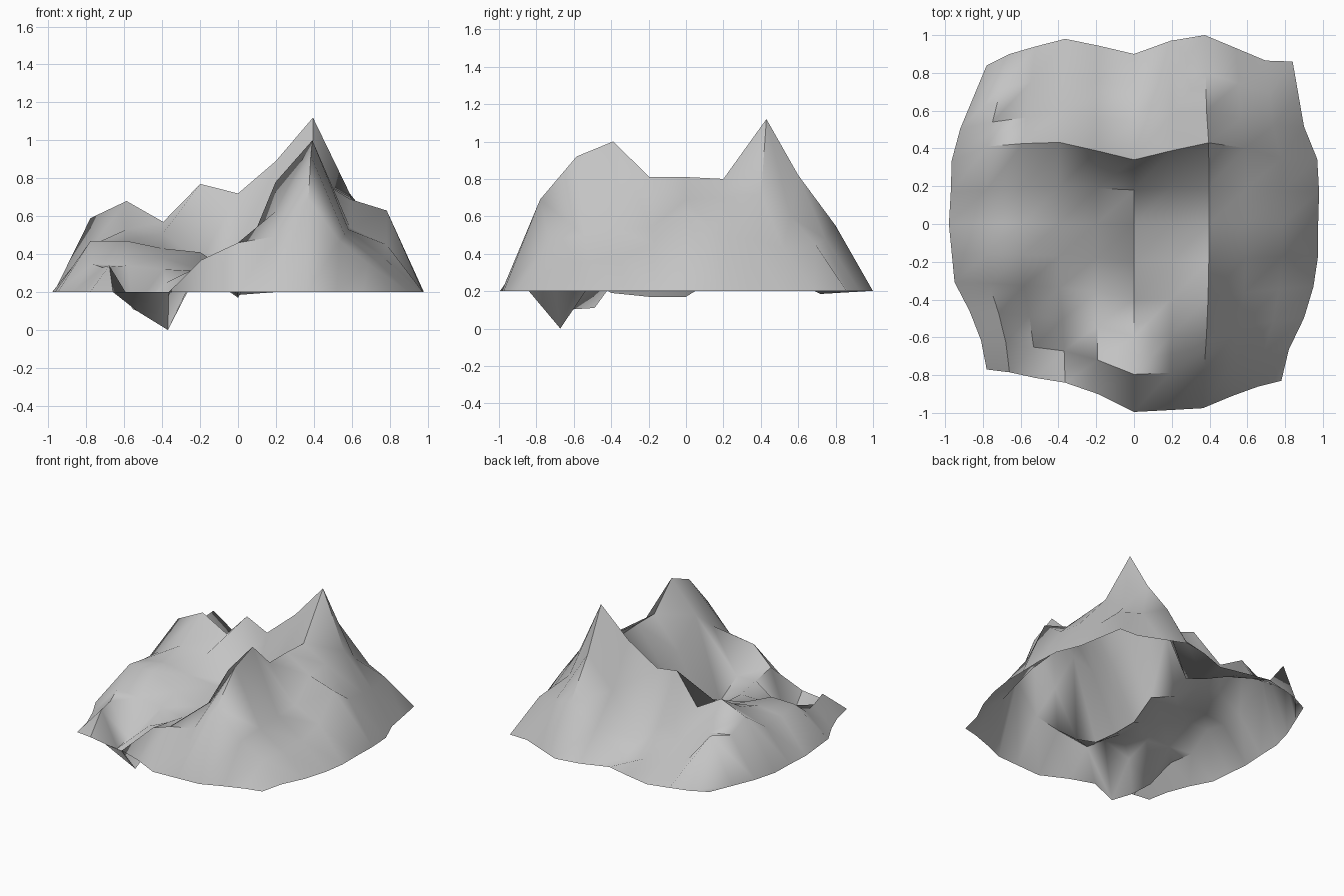
import bpy
import bmesh
import math

HALF = 5            # grid cells from the centre to each edge
STEP = 1 / HALF
SHORE = 0.2         # height of the outer rim

if "Cube" in bpy.data.objects:
    bpy.data.objects.remove(bpy.data.objects["Cube"], do_unlink=True)


def make_material(name, colour):
    material = bpy.data.materials.new(name)
    material.use_nodes = True
    material.diffuse_color = colour
    shader = next(n for n in material.node_tree.nodes if n.type == "BSDF_PRINCIPLED")
    shader.inputs["Base Color"].default_value = colour
    shader.inputs["Roughness"].default_value = 0.8
    return material


# Rim outline: how far each side reaches, along its length
north_rim = [.84, .9, .94, .98, .945, .9, .97, 1, .93, .865, .86]
south_rim = [.77, .785, .815, .84, .9, .995, .985, .975, .91, .86, .83]
west_rim = [.78, .81, .87, .95, .965, .98, .97, .965, .92, .85, .78]
east_rim = [.78, .82, .9, .95, .975, .975, .98, .97, .9, .87, .84]

# The northern crest wanders off its grid row by these amounts
CREST_ROW = 2
crest_drift = {-4: .05, -3: .05, -2: .04, -1: .01, 0: -.02, 2: .03, 3: .03}


def ground_position(i, j):
    """Bend the square grid to the wavy outline."""
    u, v = i * STEP, j * STEP
    side_x = east_rim if i > 0 else west_rim
    side_y = north_rim if j > 0 else south_rim
    x = u * (1 - (1 - side_x[j + HALF]) * abs(u))
    y = v * side_y[i + HALF]
    if j == CREST_ROW:
        y += crest_drift.get(i, 0)
    return x, y


# Main skyline profiles, each running south to north
main_ridge = [.69, .92, 1, .81, .81, .8, 1.12, .82, .55]
east_shoulder = [.47, .5, .53, .54, .69, .7, .72, .6, .48]
central_gully = [.46, .3, .19, .17, .17, .28, .72, .27, .185]
inner_spur = [.37, .34, .31, .32, .41, .36, .77, .43, .26]
west_hollow = [0, .25, .32, .38, .43, .51, .57, .4, .3]
west_hill = [.1, .11, .34, .47, .47, .53, .68, .48, .35]

heights = {}
for column, profile in ((2, main_ridge), (3, east_shoulder), (0, central_gully),
                        (-1, inner_spur), (-2, west_hollow), (-3, west_hill)):
    for row, z in enumerate(profile):
        heights[column, row - HALF + 1] = z

# Single knolls and saddles between the profiles
heights.update({
    (1, -2): .78, (1, 2): .89,
    (4, -4): .35, (4, -1): .45, (4, 0): .63, (4, 2): .48, (4, 3): .43, (4, 4): .45,
    (-4, -4): .34, (-4, -3): .33, (-4, -2): .35, (-4, -1): .47,
    (-4, 0): .44, (-4, 1): .43, (-4, 2): .59, (-4, 3): .5, (-4, 4): .55,
})

# Flat rim
span = range(-HALF, HALF + 1)
for i in span:
    for j in span:
        if HALF in (abs(i), abs(j)):
            heights[i, j] = SHORE

# Relax the remaining slopes between the fixed points
free = [(i, j) for i in span for j in span if (i, j) not in heights]
for cell in free:
    heights[cell] = SHORE
for _ in range(60):
    for i, j in free:
        heights[i, j] = (heights[i - 1, j] + heights[i + 1, j]
                         + heights[i, j - 1] + heights[i, j + 1]) / 4

# Mountain surface
bm = bmesh.new()
points = {(i, j): bm.verts.new((*ground_position(i, j), heights[i, j]))
          for i in span for j in span}
for i in span[:-1]:
    for j in span[:-1]:
        bm.faces.new([points[i, j], points[i + 1, j],
                      points[i + 1, j + 1], points[i, j + 1]])
mesh = bpy.data.meshes.new("mountain")
bm.to_mesh(mesh)
bm.free()

mountain = bpy.data.objects.new("mountain", mesh)
bpy.context.collection.objects.link(mountain)
mesh.materials.append(make_material("stone grey", (.55, .55, .55, 1)))

# Smooth slopes with sharp crests
bpy.ops.object.select_all(action="DESELECT")
mountain.select_set(True)
bpy.context.view_layer.objects.active = mountain
bpy.ops.object.shade_smooth_by_angle(angle=math.radians(60))
